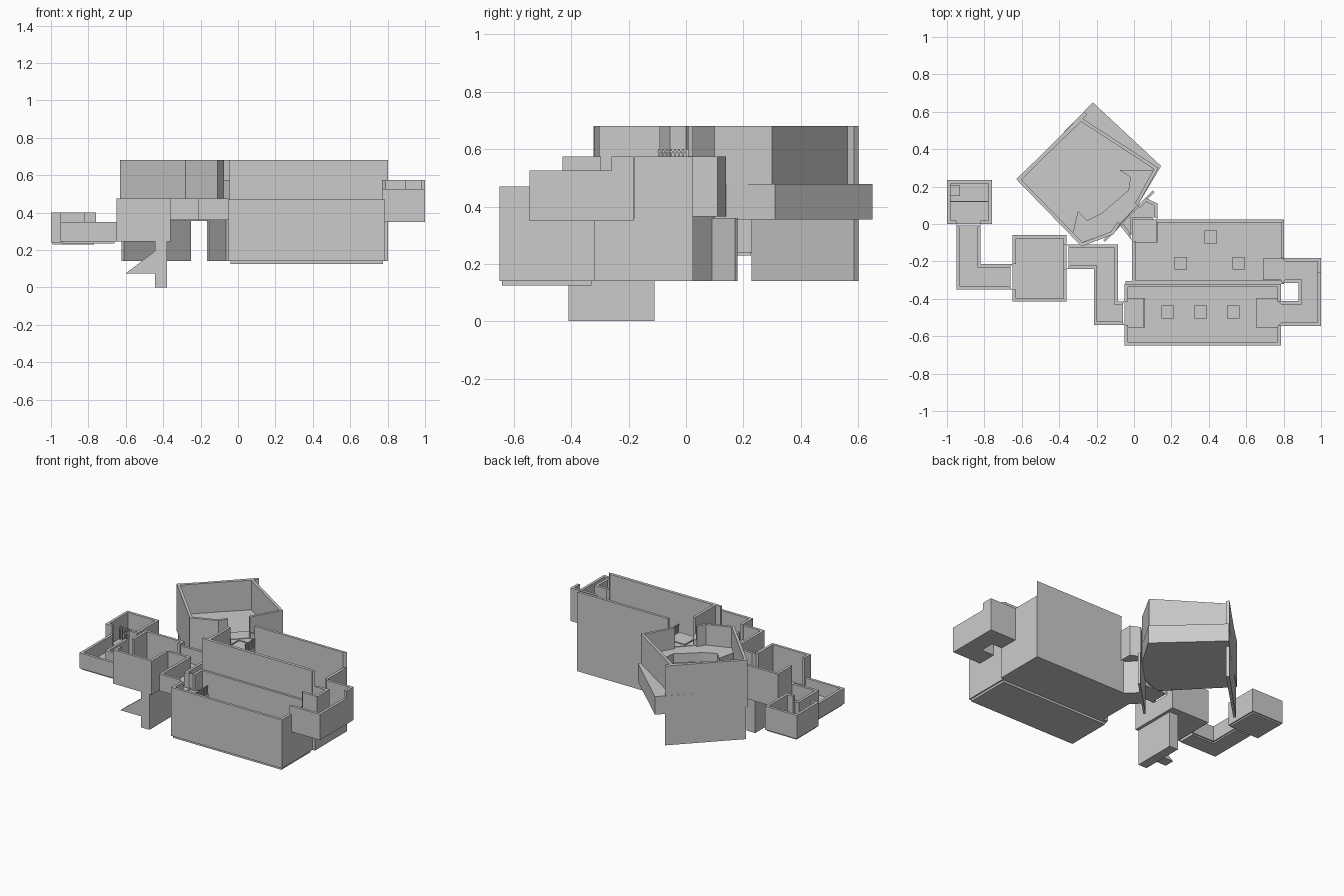
import bpy
import bmesh
from mathutils import Vector

cube = bpy.data.objects.get("Cube")
if cube:
    bpy.data.objects.remove(cube, do_unlink=True)

stone = bpy.data.materials.new("plain_grey_stone")
stone.use_nodes = True
stone.diffuse_color = (0.6, 0.6, 0.6, 1)
stone.node_tree.nodes["Principled BSDF"].inputs["Base Color"].default_value = stone.diffuse_color

WALL = 0.018   # wall thickness
FLOOR = 0.015  # floor slab thickness


def prism(bm, outline, low, high):
    """Add an upright prism with the given plan outline."""
    rings = [[bm.verts.new((p[0], p[1], z)) for p in outline] for z in (low, high)]
    bottom, top = rings
    bm.faces.new(list(reversed(bottom)))
    bm.faces.new(top)
    for i in range(len(outline)):
        j = (i + 1) % len(outline)
        bm.faces.new((bottom[i], bottom[j], top[j], top[i]))


def finish(bm, name):
    bmesh.ops.recalc_face_normals(bm, faces=bm.faces[:])
    mesh = bpy.data.meshes.new(name)
    bm.to_mesh(mesh)
    bm.free()
    mesh.materials.append(stone)
    obj = bpy.data.objects.new(name, mesh)
    bpy.context.collection.objects.link(obj)
    return obj


def block(name, outline, low, high):
    bm = bmesh.new()
    prism(bm, outline, low, high)
    return finish(bm, name)


def rect(left, right, front, back):
    return [(left, front), (right, front), (right, back), (left, back)]


def inset(outline, distance):
    """Mitred inward offset of a counter-clockwise outline."""
    points = [Vector(p) for p in outline]
    result = []
    for i, p in enumerate(points):
        a = (p - points[i - 1]).normalized()
        b = (points[(i + 1) % len(points)] - p).normalized()
        na, nb = Vector((-a.y, a.x)), Vector((-b.y, b.x))
        result.append(p + (na + nb) * distance / (1 + na.dot(nb)))
    return result


def room(name, outline, low, high, tops=None, floor=FLOOR, drop=0):
    """Open-topped room; tops overrides single walls, None is a gap.
    The floor slab hangs below the walls by drop."""
    tops = tops or {}
    inner = inset(outline, WALL)
    bm = bmesh.new()
    prism(bm, inset(outline, WALL * 0.5), low - drop, low + floor)
    for i in range(len(outline)):
        j = (i + 1) % len(outline)
        top = tops.get(i, high)
        if top is not None:
            prism(bm, [outline[i], outline[j], inner[j], inner[i]], low, top)
    return finish(bm, name)


def bars(name, start, end, low, high, count):
    """Row of thin upright bars with a rail along the top."""
    a, b = Vector(start), Vector(end)
    along = (b - a).normalized() * 0.003
    side = Vector((-along.y, along.x))
    bm = bmesh.new()
    for i in range(count):
        c = a.lerp(b, (i + 0.5) / count)
        prism(bm, [c - along - side, c + along - side, c + along + side, c - along + side], low, high)
    prism(bm, [a - side, b - side, b + side, a + side], high - 0.012, high - 0.006)
    return finish(bm, name)


GALLERY = 0.36  # height of the landings that meet the passages
UPPER = 0.54    # height of the landing that meets the turned chamber

# Two large halls with a tall wall between them
room("front_hall",
     [(-0.05, -0.65), (0.785, -0.65), (0.785, -0.545), (0.785, -0.415), (0.785, -0.32),
      (-0.05, -0.32), (-0.05, -0.415), (-0.05, -0.54)],
     0.14, 0.47, {2: GALLERY, 6: GALLERY}, drop=FLOOR)
room("back_hall",
     [(-0.01, -0.32), (0.803, -0.32), (0.803, -0.18), (0.803, 0.025), (0.12, 0.025),
      (-0.01, 0.025), (-0.01, -0.09)],
     0.14, 0.68, {1: GALLERY, 2: 0.575, 4: UPPER, 5: UPPER})
block("dividing_wall", rect(-0.045, 0.785, -0.323, -0.305), 0.14, 0.68)

# Raised landings inside the halls
for name, plan, top in (
        ("front_hall_left_landing", rect(0.655, 0.77, -0.555, -0.395), GALLERY),
        ("front_hall_right_landing", rect(-0.035, 0.055, -0.555, -0.395), GALLERY),
        ("back_hall_left_landing", rect(0.69, 0.79, -0.3, -0.185), GALLERY),
        ("back_hall_right_landing", rect(0.005, 0.125, -0.1, 0.01), UPPER)):
    block(name, plan, top - 0.03, top)

# Low square plinths on the hall floors
for x, y in ((0.25, -0.21), (0.56, -0.21), (0.41, -0.07),
             (0.18, -0.47), (0.355, -0.47), (0.53, -0.47)):
    r = 0.034
    block("hall_plinth", rect(x - r, x + r, y - r, y + r), 0.15, 0.2)

# U-shaped passage joining the halls
room("left_passage",
     [(0.77, -0.545), (1, -0.545), (1, -0.26), (1, -0.183), (0.79, -0.183),
      (0.79, -0.315), (0.88, -0.315), (0.88, -0.412), (0.77, -0.412)],
     0.35, 0.575, {0: 0.525, 1: 0.525, 4: None, 8: None})

# Passage, chamber and cell on the other side
room("right_passage",
     [(-0.36, -0.24), (-0.215, -0.24), (-0.215, -0.54), (-0.05, -0.54), (-0.05, -0.415),
      (-0.085, -0.415), (-0.085, -0.11), (-0.36, -0.11)],
     0.36, 0.475, {3: None, 7: None})
room("square_chamber",
     [(-0.65, -0.415), (-0.36, -0.415), (-0.36, -0.24), (-0.36, -0.11), (-0.36, -0.06),
      (-0.65, -0.06), (-0.65, -0.215), (-0.65, -0.35)],
     0.245, 0.475, {2: GALLERY, 6: 0.26})
room("cell_corridor",
     [(-0.95, -0.35), (-0.65, -0.35), (-0.65, -0.215), (-0.82, -0.215), (-0.82, 0), (-0.95, 0)],
     0.245, 0.35, {1: None, 4: None}, drop=0.01)
room("cell",
     [(-1, 0), (-0.95, 0), (-0.82, 0), (-0.76, 0), (-0.76, 0.235), (-1, 0.235)],
     0.24, 0.4, {1: 0.25}, drop=0.01)
block("cell_bunk", rect(-0.98, -0.93, 0.15, 0.205), 0.25, 0.28)

# Shaft and ramp below the square chamber
block("lower_shaft", rect(-0.445, -0.38, -0.41, -0.11), 0, 0.25)
bm = bmesh.new()
ends = [[bm.verts.new((x, y, z)) for x, z in ((-0.6, 0.075), (-0.43, 0.075), (-0.43, 0.205))]
        for y in (-0.41, -0.34)]
for end in ends:
    bm.faces.new(end)
for i in range(3):
    j = (i + 1) % 3
    bm.faces.new((ends[0][i], ends[0][j], ends[1][j], ends[1][i]))
finish(bm, "lower_ramp")

# Turned chamber: thick floor, high walls, and a dais along its entrance side
block("turned_chamber_floor",
      [(-0.62, 0.24), (-0.28, -0.105), (-0.11, -0.045), (0.02, 0.1), (0.145, 0.31), (-0.22, 0.65)],
      0.355, 0.478)
room("turned_chamber_walls",
     [(-0.63, 0.24), (-0.28, -0.12), (-0.11, -0.055), (-0.075, 0), (0.02, 0.1),
      (0.13, 0.3), (-0.285, 0.57)],
     0.36, 0.68, {3: UPPER}, floor=0.11)
block("entrance_dais",
      [(-0.3, 0.07), (-0.33, -0.06), (-0.28, -0.1), (-0.12, -0.04), (0.01, 0.11),
       (0.11, 0.29), (-0.08, 0.29), (-0.02, 0.25), (-0.03, 0.18), (-0.17, 0.06), (-0.25, 0.02)],
      0.47, UPPER)

# Standing walls that reach down on two sides of the turned chamber
block("outer_back_wall", [(-0.622, 0.24), (-0.61, 0.228), (-0.25, 0.585), (-0.265, 0.602)], 0.14, 0.68)
block("inner_front_wall", [(-0.165, -0.085), (-0.155, -0.095), (0.11, 0.17), (0.1, 0.18)], 0.14, GALLERY)

# Slanted link between the turned chamber and the back hall, with its base
room("slanted_link",
     [(-0.08, 0), (-0.01, -0.09), (-0.01, 0.025), (0.125, 0.025), (0.125, 0.11), (0.06, 0.14), (0.02, 0.1)],
     0.365, 0.575, {1: None, 2: None, 6: None}, floor=UPPER - 0.365)
block("link_base", [(0, -0.07), (0.11, 0.02), (0.02, 0.1), (-0.07, 0)], 0.14, 0.365)

# Barred gate and landing railings
bars("cell_gate", (-0.98, 0.12), (-0.78, 0.12), 0.25, 0.345, 12)
bars("front_hall_railing", (0.055, -0.55), (0.055, -0.4), GALLERY, 0.42, 9)
bars("back_hall_railing", (0.122, -0.1), (0.122, 0.01), UPPER, 0.6, 8)
